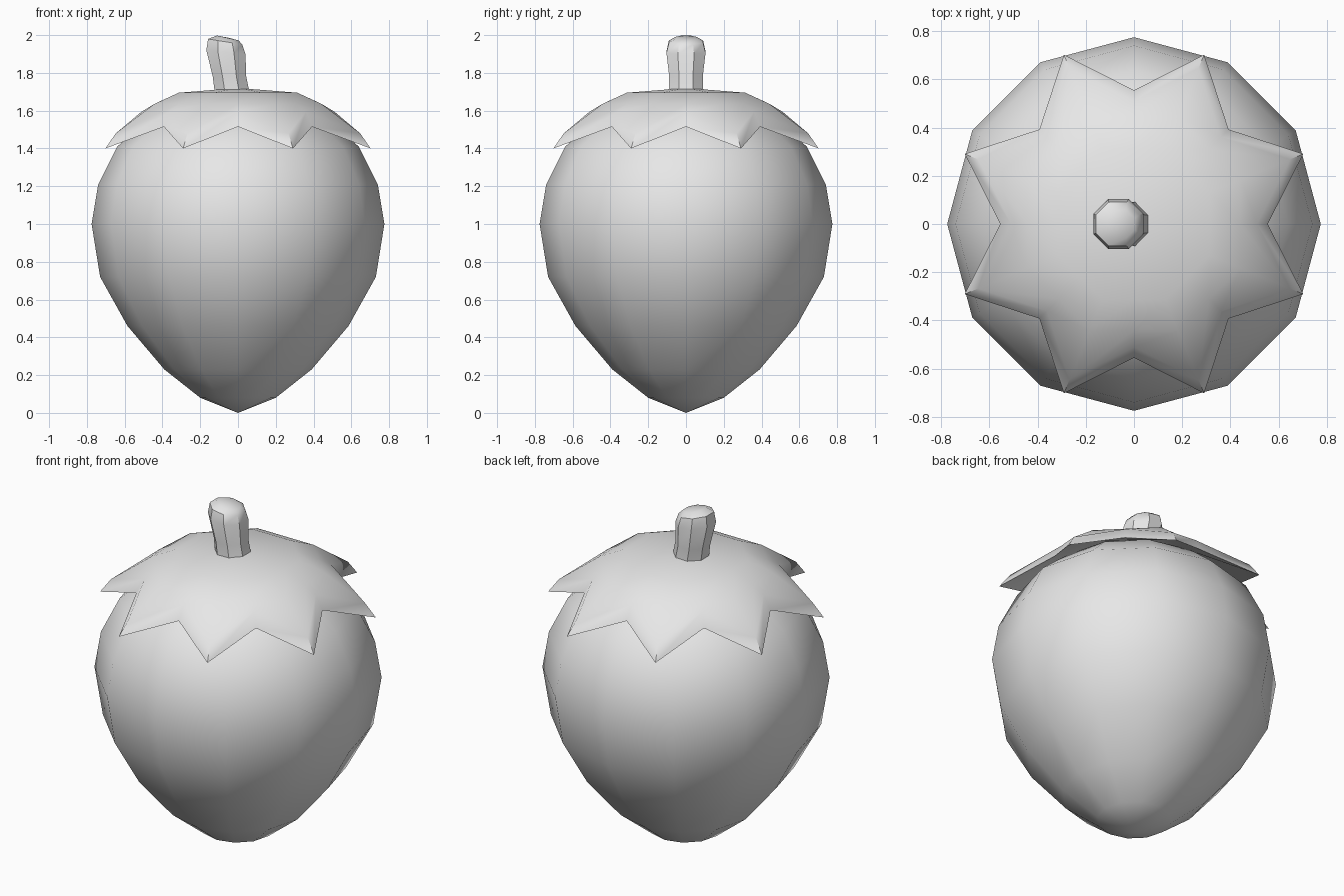
import bpy
from math import sin, cos, pi, radians

cube = bpy.data.objects.get("Cube")
if cube:
    bpy.data.objects.remove(cube, do_unlink=True)

grey = bpy.data.materials.new("plain grey")
grey.use_nodes = True
colour = (0.8, 0.8, 0.8, 1)
grey.diffuse_color = colour
grey.node_tree.nodes["Principled BSDF"].inputs["Base Color"].default_value = colour


def loft(name, rings, angle):
    """Skin equal-length rings; a ring of one point closes the end."""
    verts, faces, starts = [], [], []
    for ring in rings:
        starts.append(len(verts))
        verts += ring
    for k in range(len(rings) - 1):
        a, b = starts[k], starts[k + 1]
        na, nb = len(rings[k]), len(rings[k + 1])
        n = max(na, nb)
        for i in range(n):
            j = (i + 1) % n
            if na == 1:
                faces.append((a, b + j, b + i))
            elif nb == 1:
                faces.append((a + i, a + j, b))
            else:
                faces.append((a + i, a + j, b + j, b + i))
    mesh = bpy.data.meshes.new(name)
    mesh.from_pydata(verts, [], faces)
    mesh.materials.append(grey)
    obj = bpy.data.objects.new(name, mesh)
    bpy.context.collection.objects.link(obj)
    bpy.ops.object.select_all(action="DESELECT")
    obj.select_set(True)
    bpy.context.view_layer.objects.active = obj
    bpy.ops.object.shade_smooth_by_angle(angle=radians(angle))
    return obj


def circle(n, r, z, cx=0, slope=0, turn=0):
    pts = []
    for i in range(n):
        a = 2 * pi * i / n + turn
        x = r * cos(a)
        pts.append((cx + x, r * sin(a), z + slope * x))
    return pts


# Fruit: twelve-sided turned profile, pointed at the bottom
profile = [(0.2, 0.08), (0.39, 0.23), (0.585, 0.46), (0.73, 0.72),
           (0.775, 1.0), (0.74, 1.21), (0.64, 1.41), (0.46, 1.56), (0.25, 1.63)]
rings = [[(0, 0, 0)]] + [circle(12, r, z) for r, z in profile] + [[(0, 0, 1.65)]]
loft("fruit", rings, 50)


# Leaf cap: eight-pointed star with a bevelled rim and an underside
def star(tip_r, tip_z, notch_r, notch_z):
    pts = []
    for i in range(16):
        a = pi * i / 8
        r, z = (tip_r, tip_z) if i % 2 else (notch_r, notch_z)
        pts.append((r * cos(a), r * sin(a), z))
    return pts


cap = [[(0, 0, 1.6)],
       star(0.34, 1.63, 0.31, 1.63),
       star(0.5, 1.56, 0.45, 1.56),
       star(0.76, 1.4, 0.555, 1.515),
       star(0.7, 1.48, 0.51, 1.595),
       star(0.48, 1.635, 0.44, 1.637),
       star(0.34, 1.695, 0.314, 1.695),
       [(0, 0, 1.72)]]
loft("leaf_cap", cap, 35)

# Stem: eight-sided, leaning, with a slanted rounded end
stem = [(0.1, 1.69, -0.03, 0), (0.096, 1.78, -0.045, 0), (0.112, 1.91, -0.064, -0.1),
        (0.098, 1.965, -0.068, -0.16), (0.062, 1.985, -0.055, -0.22)]
rings = [circle(8, r, z, cx, s, pi / 8) for r, z, cx, s in stem]
loft("stem", rings + [[(-0.055, 0, 1.987)]], 40)
